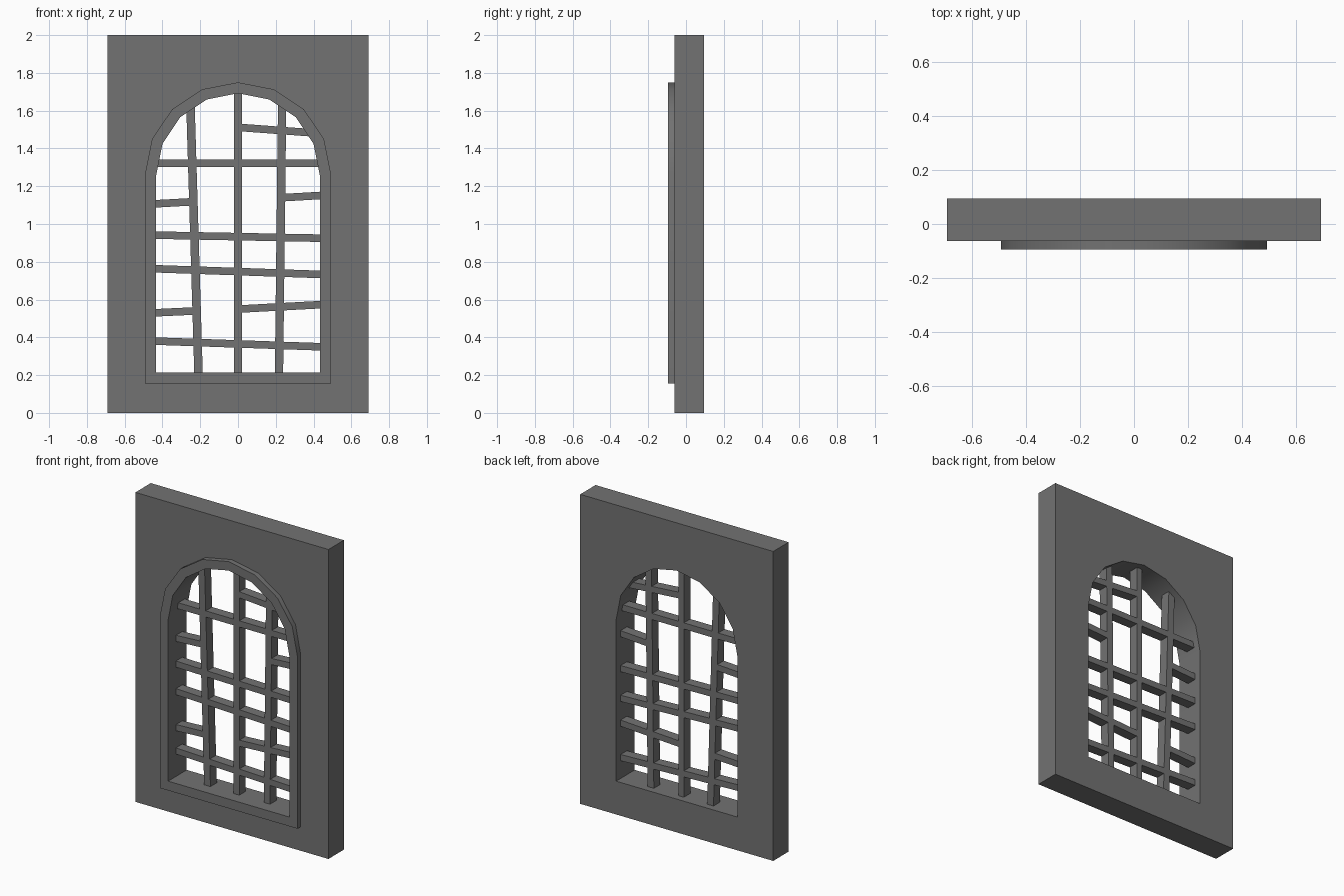
import bpy, bmesh, math
from mathutils import Matrix

if "Cube" in bpy.data.objects:
    bpy.data.objects.remove(bpy.data.objects["Cube"])

FRONT, FACE, BACK = -0.095, -0.062, 0.095
MID = 0.0175


def arch(radius, bottom, spring, rise, steps=8):
    """Arched outline: square bottom corners and a faceted round head."""
    pts = [(-radius, bottom), (radius, bottom)]
    for i in range(steps + 1):
        a = math.pi * i / steps
        pts.append((radius * math.cos(a), spring + rise * math.sin(a)))
    return pts


def add_object(name, bm):
    me = bpy.data.meshes.new(name)
    bm.to_mesh(me)
    bm.free()
    ob = bpy.data.objects.new(name, me)
    bpy.context.collection.objects.link(ob)
    return ob


def pierced_slab(name, outer, inner, y0, y1):
    """Flat outline with a hole, extruded from y0 to y1."""
    bm = bmesh.new()
    edges = []
    for loop in (outer, inner):
        vs = [bm.verts.new((x, y0, z)) for x, z in loop]
        edges += [bm.edges.new((vs[i - 1], vs[i])) for i in range(len(vs))]
    bmesh.ops.triangle_fill(bm, edges=edges, use_beauty=True, normal=(0, -1, 0))
    res = bmesh.ops.extrude_face_region(bm, geom=bm.faces[:])
    moved = [g for g in res["geom"] if isinstance(g, bmesh.types.BMVert)]
    bmesh.ops.translate(bm, verts=moved, vec=(0, y1 - y0, 0))
    bmesh.ops.recalc_face_normals(bm, faces=bm.faces[:])
    ob = add_object(name, bm)
    bpy.ops.object.select_all(action='DESELECT')
    ob.select_set(True)
    bpy.context.view_layer.objects.active = ob
    bpy.ops.object.shade_smooth_by_angle(angle=math.radians(30))
    return ob


def bar(name, x0, z0, x1, z1, width=0.04, depth=0.065):
    """Square-ended bar between two points in the window plane."""
    bm = bmesh.new()
    bmesh.ops.create_cube(bm, size=1)
    length = math.hypot(x1 - x0, z1 - z0)
    tilt = math.atan2(z1 - z0, x1 - x0)
    m = (Matrix.Translation(((x0 + x1) / 2, MID, (z0 + z1) / 2))
         @ Matrix.Rotation(-tilt, 4, 'Y')
         @ Matrix.Diagonal((length, depth, width, 1)))
    bmesh.ops.transform(bm, matrix=m, verts=bm.verts[:])
    return add_object(name, bm)


# Wall panel and raised arched trim share the same opening
opening = arch(0.433, 0.215, 1.258, 0.434)
panel = [(-0.69, 0), (0.69, 0), (0.69, 2), (-0.69, 2)]
pierced_slab("wall_panel", panel, opening, FACE, BACK)
pierced_slab("arch_trim", arch(0.492, 0.155, 1.266, 0.484), opening, FRONT, FACE)

# Upright bars, slightly crooked
uprights = [(-0.209, 0.21, -0.252, 1.64), (0, 0.21, 0, 1.70), (0.217, 0.21, 0.234, 1.66)]
for i, (u, w) in enumerate(zip(uprights, (0.045, 0.04, 0.044))):
    bar(f"upright_bar_{i + 1}", *u, width=w)

# Full-width cross bars: height at the left and right ends
for i, (zl, zr) in enumerate([(0.38, 0.35), (0.763, 0.733), (0.941, 0.925), (1.322, 1.322)]):
    bar(f"cross_bar_{i + 1}", -0.437, zl, 0.437, zr)

# Short cross bars that stop at an upright
shorts = [(-0.437, 0.53, -0.22, 0.54), (-0.437, 1.107, -0.235, 1.118),
          (0.01, 0.55, 0.437, 0.573), (0.23, 1.139, 0.437, 1.151),
          (0.01, 1.511, 0.39, 1.483)]
for i, s in enumerate(shorts):
    bar(f"short_bar_{i + 1}", *s)

# One dark grey stone colour throughout
stone = bpy.data.materials.new("dark_stone")
stone.diffuse_color = (0.17, 0.17, 0.17, 1)
stone.use_nodes = True
stone.node_tree.nodes["Principled BSDF"].inputs["Base Color"].default_value = stone.diffuse_color
for ob in bpy.context.collection.objects:
    ob.data.materials.append(stone)
